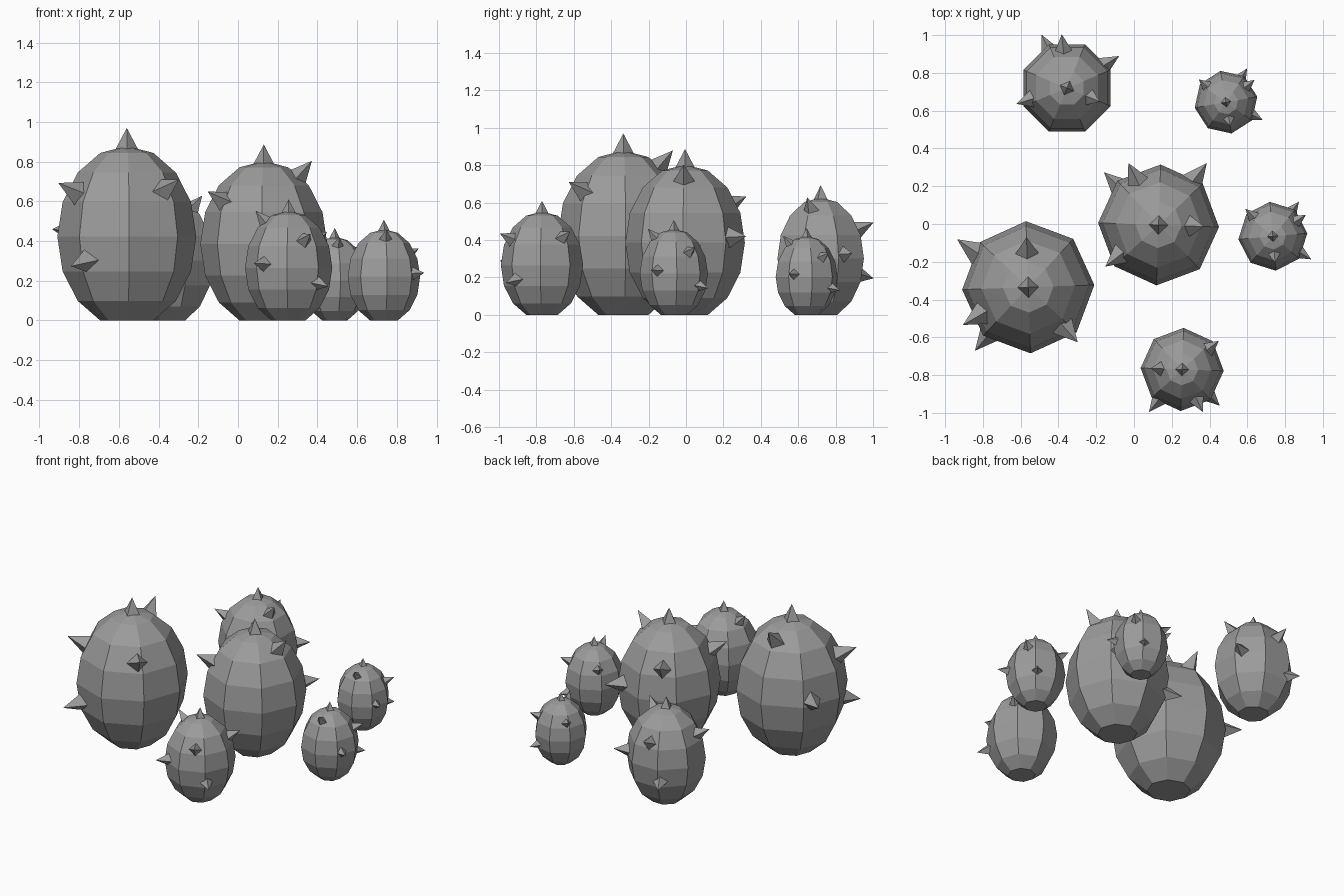
import bpy, bmesh, math
from mathutils import Vector, Matrix

cube = bpy.data.objects.get("Cube")
if cube:
    bpy.data.objects.remove(cube)

# Single stone grey material
grey = bpy.data.materials.new("stone_grey")
grey.use_nodes = True
colour = (0.33, 0.33, 0.33, 1)
grey.diffuse_color = colour
bsdf = next(n for n in grey.node_tree.nodes if n.type == 'BSDF_PRINCIPLED')
bsdf.inputs["Base Color"].default_value = colour

# Unit proportions of one plant: radius 1, tall ellipsoid cut flat at the base
SIDES = 8
HALF = 1.305
MID = HALF * math.sin(math.radians(67.5))


def finish(bm, name):
    bmesh.ops.recalc_face_normals(bm, faces=bm.faces)
    mesh = bpy.data.meshes.new(name)
    bm.to_mesh(mesh)
    bm.free()
    mesh.materials.append(grey)
    return mesh


def body_mesh():
    """Eight-sided egg with a flat closed base."""
    bm = bmesh.new()
    rings = []
    for step in range(-3, 4):
        lat = math.radians(22.5 * step)
        rings.append([bm.verts.new((math.cos(lat) * math.cos(a), math.cos(lat) * math.sin(a),
                                    MID + HALF * math.sin(lat)))
                      for a in (math.tau * i / SIDES for i in range(SIDES))])
    pole = bm.verts.new((0, 0, MID + HALF))
    bm.faces.new(rings[0][::-1])
    for i in range(SIDES):
        j = (i + 1) % SIDES
        for low, high in zip(rings, rings[1:]):
            bm.faces.new((low[i], low[j], high[j], high[i]))
        bm.faces.new((rings[-1][i], rings[-1][j], pole))
    return finish(bm, "body")


def add_spike(bm, turn, lat, length):
    """Four-sided pyramid standing on the ellipsoid along its normal."""
    t, p = math.radians(turn), math.radians(lat)
    out = Vector((math.cos(t), math.sin(t), 0))
    side = Vector((-math.sin(t), math.cos(t), 0))
    up = Vector((0, 0, 1))
    surface = out * math.cos(p) + up * (MID + HALF * math.sin(p))
    normal = (out * math.cos(p) + up * (math.sin(p) / HALF)).normalized()
    across = normal.cross(side)
    sink = 0.1
    basis = Matrix((side, across, normal)).transposed().to_4x4()
    basis.translation = surface + normal * (length - sink) / 2
    bmesh.ops.create_cone(bm, cap_ends=True, segments=4, radius1=0.19, radius2=0,
                          depth=length + sink, matrix=basis)


def spikes_mesh():
    bm = bmesh.new()
    add_spike(bm, 0, 90, 0.26)
    for turn, lat in ((0, 56), (54, 4), (118, 30), (138, -16), (220, 32)):
        add_spike(bm, turn, lat, 0.3)
    return finish(bm, "spikes")


# Six plants: x, y, radius, turn
plants = {
    "largest": (-0.56, -0.335, 0.35, 92),
    "large": (0.13, -0.005, 0.32, -2),
    "medium": (-0.355, 0.72, 0.25, -22.5),
    "front": (0.255, -0.77, 0.22, 178),
    "small": (0.735, -0.065, 0.183, -85),
    "smallest": (0.487, 0.645, 0.168, -80),
}
parts = {"cactus_body": body_mesh(), "cactus_spikes": spikes_mesh()}
for label, (x, y, radius, turn) in plants.items():
    for part, mesh in parts.items():
        ob = bpy.data.objects.new(f"{label}_{part}", mesh)
        ob.location = (x, y, 0)
        ob.scale = (radius, radius, radius)
        ob.rotation_euler.z = math.radians(turn)
        bpy.context.collection.objects.link(ob)
